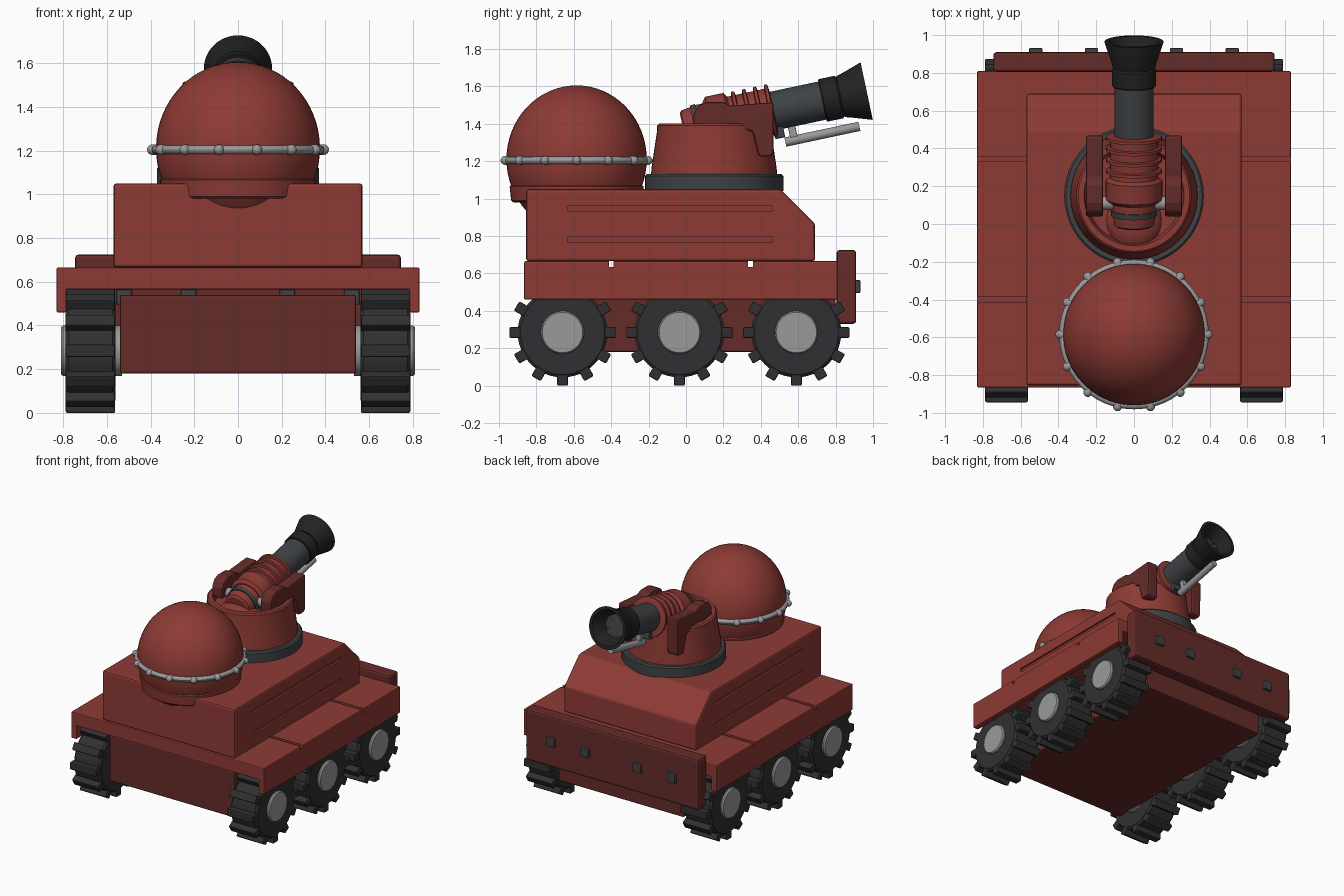
import bpy, bmesh
from math import radians, sin, cos, pi, tau
from mathutils import Matrix, Vector

if "Cube" in bpy.data.objects:
    bpy.data.objects.remove(bpy.data.objects["Cube"])


def material(name, rgb):
    m = bpy.data.materials.new(name)
    m.diffuse_color = (*rgb, 1)
    m.use_nodes = True
    m.node_tree.nodes["Principled BSDF"].inputs["Base Color"].default_value = m.diffuse_color
    return m


RED = material("red_paint", (0.27, 0.043, 0.035))
DARK_RED = material("dark_red_paint", (0.13, 0.025, 0.022))
RUBBER = material("rubber", (0.03, 0.03, 0.032))
STEEL = material("dark_steel", (0.05, 0.055, 0.06))
BLACK = material("black_metal", (0.016, 0.016, 0.016))
GREY = material("bare_metal", (0.32, 0.32, 0.33))


def finish(name, bm, mat=None, bevel=0, mirror=False, smooth=True):
    bmesh.ops.recalc_face_normals(bm, faces=bm.faces)
    me = bpy.data.meshes.new(name)
    bm.to_mesh(me)
    bm.free()
    ob = bpy.data.objects.new(name, me)
    bpy.context.collection.objects.link(ob)
    if mat:
        me.materials.append(mat)
    if smooth:
        bpy.ops.object.select_all(action='DESELECT')
        ob.select_set(True)
        bpy.context.view_layer.objects.active = ob
        bpy.ops.object.shade_smooth_by_angle(angle=radians(32))
    if bevel:
        b = ob.modifiers.new("bevel", 'BEVEL')
        b.width, b.segments, b.limit_method = bevel, 2, 'ANGLE'
    if mirror:
        ob.modifiers.new("mirror", 'MIRROR')
    return ob


def add_prism(bm, pts, t0, t1, axis='x', mat=Matrix()):
    place = (lambda t, a, b: (t, a, b)) if axis == 'x' else (lambda t, a, b: (a, t, b))
    ends = [[bm.verts.new(mat @ Vector(place(t, a, b))) for a, b in pts] for t in (t0, t1)]
    n = len(pts)
    bm.faces.new(ends[0])
    bm.faces.new(ends[1][::-1])
    for i in range(n):
        j = (i + 1) % n
        bm.faces.new((ends[0][i], ends[0][j], ends[1][j], ends[1][i]))


def add_box(bm, x0, x1, y0, y1, z0, z1, mat=Matrix()):
    add_prism(bm, [(y0, z0), (y1, z0), (y1, z1), (y0, z1)], x0, x1, 'x', mat)


def box(name, dims, mat, bevel=0.01, mirror=False):
    bm = bmesh.new()
    add_box(bm, *dims)
    return finish(name, bm, mat, bevel, mirror, False)


def prism(name, pts, t0, t1, axis, mat, bevel=0.01, mirror=False):
    bm = bmesh.new()
    add_prism(bm, pts, t0, t1, axis)
    return finish(name, bm, mat, bevel, mirror, False)


def add_lathe(bm, profile, mat, seg=48):
    """Revolve (radius, height) points around local z; zero radius closes the end."""
    rings = []
    for r, h in profile:
        n = 1 if r == 0 else seg
        rings.append([bm.verts.new(mat @ Vector((r * cos(tau * i / seg), r * sin(tau * i / seg), h)))
                      for i in range(n)])
    for a, b in zip(rings, rings[1:]):
        for i in range(seg):
            j = (i + 1) % seg
            f = [a[i % len(a)], a[j % len(a)], b[j % len(b)], b[i % len(b)]]
            bm.faces.new(list(dict.fromkeys(f)))


def lathe(name, profile, place, mat=None, mirror=False):
    bm = bmesh.new()
    add_lathe(bm, profile, place)
    return finish(name, bm, mat, 0, mirror)


def cut(target, name, boxes):
    bm = bmesh.new()
    for b in boxes:
        add_box(bm, *b)
    c = finish(name, bm, None, smooth=False)
    c.hide_render = True
    c.display_type = 'WIRE'
    m = target.modifiers.new("cut", 'BOOLEAN')
    m.object, m.operation, m.solver = c, 'DIFFERENCE', 'EXACT'


T = Matrix.Translation

# Hull and fender deck with side skirts and cross grooves
box("lower_hull", (-0.54, 0.54, -0.81, 0.80, 0.18, 0.54), DARK_RED)
half = [(0.83, 0.665), (0.83, 0.46), (0.785, 0.46), (0.785, 0.565)]
deck = prism("fender_deck", half + [(-x, z) for x, z in half[::-1]], -0.865, 0.81, 'y', RED, 0.006)
cut(deck, "deck_groove_cutter", [(-1, 1, y - 0.013, y + 0.013, 0.635, 0.75) for y in (-0.4, 0.345)])

# Upper body with sloped rear and long side slots
body = prism("upper_body", [(-0.855, 0.665), (0.69, 0.665), (0.69, 0.865), (0.505, 1.05), (-0.855, 1.05)],
             -0.57, 0.57, 'x', RED, 0.014)
cut(body, "side_slot_cutter", [(s * 0.585 - 0.03, s * 0.585 + 0.03, -0.63, 0.46, z - 0.014, z + 0.014)
                               for s in (-1, 1) for z in (0.78, 0.947)])

# End plate with bolts
box("end_plate", (-0.745, 0.745, 0.805, 0.91, 0.33, 0.725), DARK_RED, 0.016)
bm = bmesh.new()
for x in (0.225, 0.52):
    add_box(bm, x - 0.035, x + 0.035, 0.79, 0.932, 0.495, 0.565)
finish("plate_bolts", bm, STEEL, 0.006, True, False)

# Wheels: tyre, twelve lugs, hub
for i, y in enumerate((-0.66, -0.035, 0.59)):
    place = T((0, y, 0.284)) @ Matrix.Rotation(pi / 2, 4, 'Y')
    lathe(f"tyre_{i}", [(0, 0.56), (0.225, 0.56), (0.24, 0.575), (0.24, 0.775), (0.225, 0.79), (0, 0.79)],
          place, RUBBER, True)
    lathe(f"hub_{i}", [(0, 0.53), (0.115, 0.53), (0.115, 0.80), (0.108, 0.81), (0, 0.81)], place, GREY, True)
    bm = bmesh.new()
    for k in range(12):
        add_box(bm, 0.562, 0.788, -0.029, 0.029, 0.22, 0.284,
                T((0, y, 0.284)) @ Matrix.Rotation(tau * k / 12, 4, 'X'))
    finish(f"tyre_lugs_{i}", bm, RUBBER, 0.007, True, False)

# Dome, its collar and studded ring
dome = T((0, -0.585, 1.21))
arc = [(0.375 * sin(pi * k / 32), -0.395 * cos(pi * k / 32)) for k in range(1, 32)]
lathe("dome", [(0, -0.395)] + arc + [(0, 0.395)], dome, RED)
lathe("dome_collar", [(0, -0.23), (0.338, -0.23), (0.35, -0.22), (0.358, -0.145), (0.345, -0.135), (0, -0.135)],
      dome, RED)
ring = [(0.376 + 0.02 * cos(tau * k / 12), 0.02 * sin(tau * k / 12) - 0.006) for k in range(13)]
lathe("dome_ring", ring, dome, GREY)
bm = bmesh.new()
stud = [(0, 0.35), (0.024, 0.35), (0.024, 0.392)]
stud += [(0.024 * cos(a), 0.392 + 0.024 * sin(a)) for a in (0.4, 0.8, 1.2)] + [(0, 0.416)]
for k in range(14):
    spin = Matrix.Rotation(tau * (k + 0.5) / 14, 4, 'Z') @ Matrix.Rotation(pi / 2, 4, 'X')
    add_lathe(bm, stud, T((0, -0.585, 1.204)) @ spin, 12)
finish("dome_studs", bm, GREY)

# Turret base: steel ring and tapered housing with a recessed top
turret = T((0, 0.15, 0))
lathe("turret_ring", [(0, 1.04), (0.37, 1.04), (0.37, 1.12), (0.36, 1.13), (0, 1.13)], turret, STEEL)
lathe("turret_housing", [(0, 1.12), (0.337, 1.12), (0.335, 1.16), (0.305, 1.36), (0.305, 1.39), (0.295, 1.4),
                         (0.265, 1.4), (0.25, 1.34), (0, 1.34)], turret, RED)
arc = [(0.15 * sin(pi * k / 16), -0.15 * cos(pi * k / 16)) for k in range(1, 16)]
lathe("cradle", [(0, -0.15)] + arc + [(0, 0.15)],
      T((0, 0.02, 1.32)) @ Matrix.Diagonal((1, 1.07, 0.55, 1)), RED)

# Side brackets and pivot pin
bracket = [(0.04, 1.37), (0.04, 1.45), (0.065, 1.495), (0.11, 1.515), (0.2, 1.515), (0.245, 1.495), (0.28, 1.5),
           (0.468, 1.515), (0.468, 1.24), (0.45, 1.225), (0.39, 1.225), (0.355, 1.36), (0.26, 1.37)]
prism("gun_brackets", bracket, 0.163, 0.255, 'x', DARK_RED, 0.014, True)
lathe("pivot_pin", [(0, -0.2), (0.035, -0.2), (0.035, 0.2), (0, 0.2)],
      T((0, 0.11, 1.40)) @ Matrix.Rotation(pi / 2, 4, 'Y'), GREY)

# Gun: every part is revolved around the tilted axis
gun = T((0, 0.475, 1.47)) @ Matrix.Rotation(radians(-78), 4, 'X')
lathe("breech", [(0, -0.5), (0.09, -0.5), (0.105, -0.49), (0.118, -0.4), (0.118, -0.36), (0, -0.36)], gun, RED)
lathe("breech_band", [(0.1, -0.44), (0.121, -0.44), (0.124, -0.41), (0.1, -0.41)], gun, STEEL)
ribs = []
for s in (-0.2, -0.14, -0.08, -0.02):
    ribs += [(0.126, s - 0.012), (0.147, s - 0.008), (0.147, s + 0.008), (0.126, s + 0.012)]
lathe("ribbed_sleeve", [(0, -0.37), (0.125, -0.37), (0.15, -0.35), (0.15, -0.25), (0.126, -0.235)] + ribs + [(0, 0)],
      gun, RED)
lathe("barrel", [(0, -0.05), (0.104, -0.05), (0.104, 0.4), (0, 0.4)], gun, STEEL)
lathe("barrel_collar", [(0, 0.26), (0.112, 0.26), (0.116, 0.265), (0.116, 0.35), (0.105, 0.36), (0, 0.36)], gun, BLACK)
lathe("muzzle_flare", [(0, 0.36), (0.112, 0.36), (0.12, 0.39), (0.156, 0.498), (0.156, 0.502), (0.133, 0.502),
                       (0.085, 0.40), (0, 0.40)], gun, BLACK)

# Guide rod hung beneath the barrel
lathe("guide_rod", [(0, 0.02), (0.025, 0.02), (0.025, 0.425), (0, 0.425)], gun @ T((0, 0.176, 0)), GREY)
bm = bmesh.new()
add_box(bm, -0.018, 0.018, 0.09, 0.17, 0.05, 0.09, gun)
finish("rod_hanger", bm, GREY, 0.004, False, False)
bm = bmesh.new()
add_box(bm, -0.05, 0.05, 0.08, 0.15, -0.03, 0.025, gun)
finish("sleeve_lug", bm, STEEL, 0.006, False, False)
